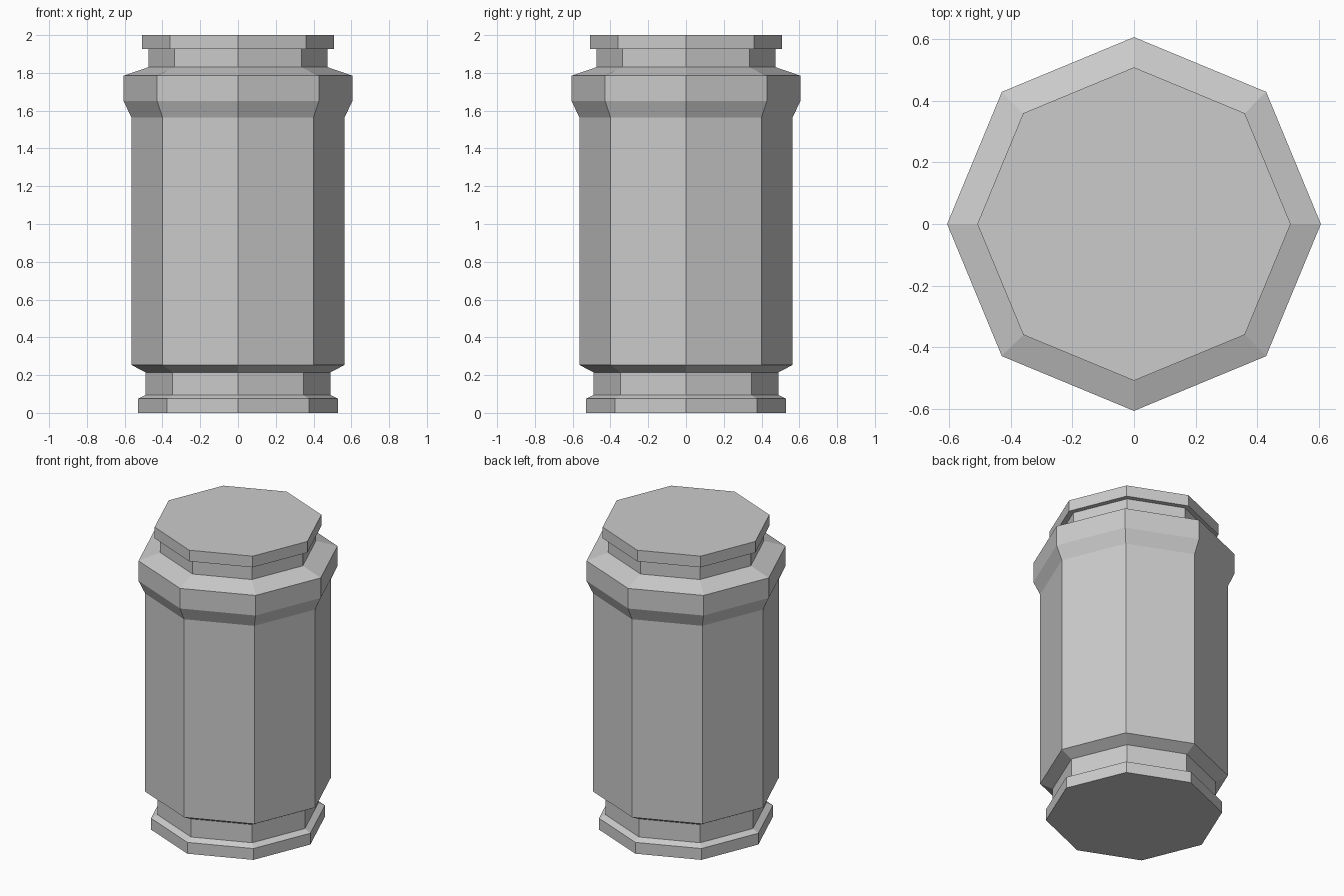
import bpy
import bmesh
from math import cos, sin, tau

SIDES = 8

cube = bpy.data.objects.get("Cube")
if cube:
    bpy.data.objects.remove(cube, do_unlink=True)

grey = bpy.data.materials.new("plain grey")
grey.use_nodes = True
colour = (0.6, 0.6, 0.6, 1)
grey.diffuse_color = colour
grey.node_tree.nodes["Principled BSDF"].inputs["Base Color"].default_value = colour


def lathe(name, profile, cap_bottom=False, cap_top=False):
    """Sweep (radius, height) points around z into flat octagonal bands."""
    bm = bmesh.new()
    rings = [[bm.verts.new((r * cos(tau * i / SIDES), r * sin(tau * i / SIDES), z))
              for i in range(SIDES)] for r, z in profile]
    for low, high in zip(rings, rings[1:]):
        for i in range(SIDES):
            j = (i + 1) % SIDES
            bm.faces.new((low[i], low[j], high[j], high[i]))
    if cap_bottom:
        bm.faces.new(rings[0][::-1])
    if cap_top:
        bm.faces.new(rings[-1])
    mesh = bpy.data.meshes.new(name)
    bm.to_mesh(mesh)
    bm.free()
    mesh.materials.append(grey)
    obj = bpy.data.objects.new(name, mesh)
    bpy.context.collection.objects.link(obj)
    return obj


# Foot flange and lower groove
lathe("foot", [(0.53, 0), (0.53, 0.075), (0.49, 0.095), (0.49, 0.215)],
      cap_bottom=True)

# Main barrel with bevelled lower edge
lathe("barrel", [(0.49, 0.215), (0.565, 0.254), (0.565, 1.565)])

# Raised collar with sloping shoulder
lathe("collar", [(0.565, 1.565), (0.606, 1.652), (0.606, 1.785), (0.475, 1.83)])

# Neck and overhanging lid
lathe("lid", [(0.475, 1.83), (0.475, 1.926), (0.508, 1.926), (0.508, 2)],
      cap_top=True)
